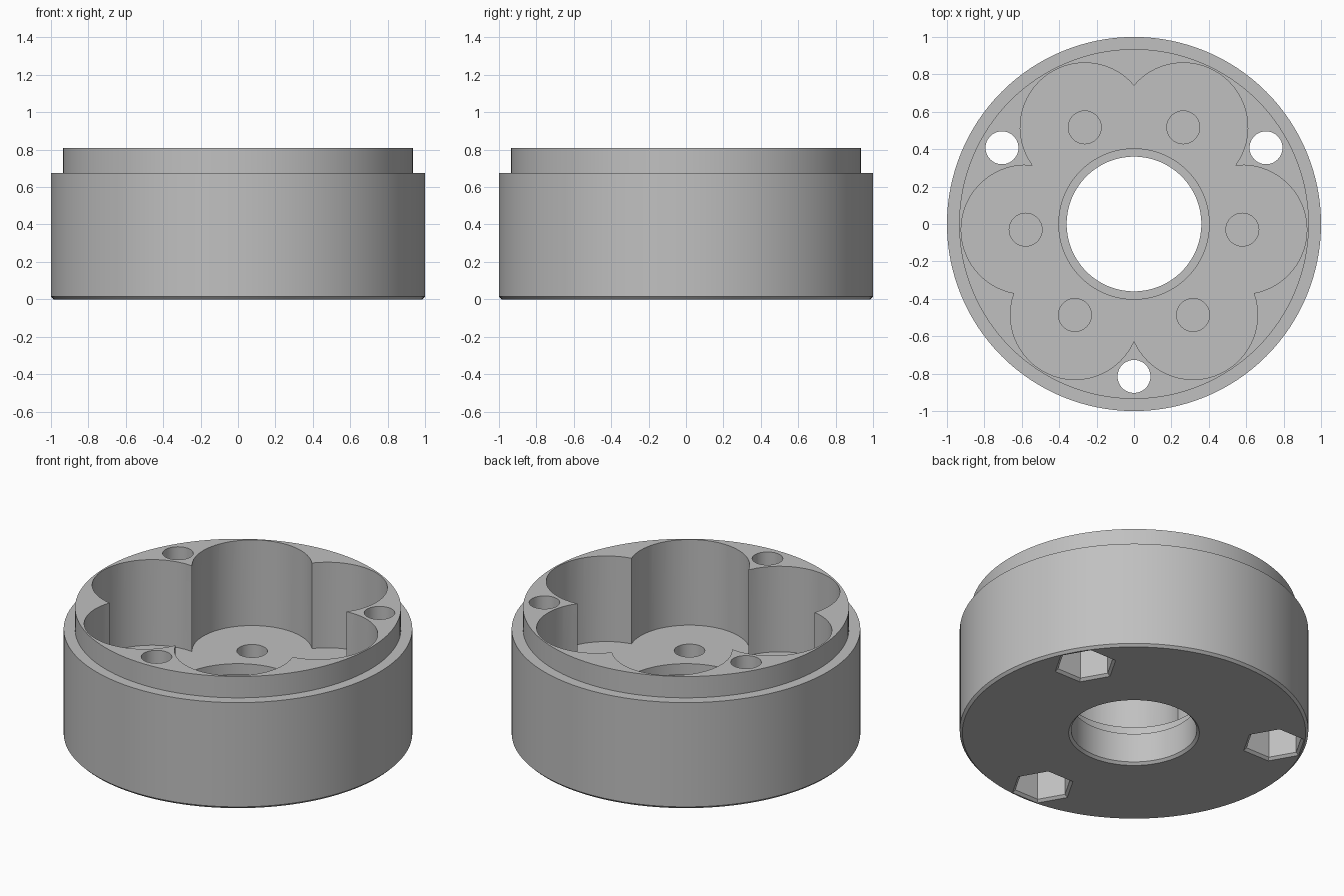
import bpy, bmesh
from math import sin, cos, radians, sqrt, pi
from mathutils import Matrix, Vector

cube = bpy.data.objects.get("Cube")
if cube:
    bpy.data.objects.remove(cube, do_unlink=True)

# Material
grey = bpy.data.materials.new("plain grey")
grey.use_nodes = True
grey.diffuse_color = (0.53, 0.53, 0.53, 1)
bsdf = next(n for n in grey.node_tree.nodes if n.type == 'BSDF_PRINCIPLED')
bsdf.inputs["Base Color"].default_value = grey.diffuse_color


def finish(bm, name):
    bmesh.ops.remove_doubles(bm, verts=bm.verts, dist=1e-5)
    bmesh.ops.recalc_face_normals(bm, faces=bm.faces)
    mesh = bpy.data.meshes.new(name)
    bm.to_mesh(mesh)
    bm.free()
    mesh.materials.append(grey)
    obj = bpy.data.objects.new(name, mesh)
    bpy.context.collection.objects.link(obj)
    return obj


def lathe(name, profile, sides, places=((0, 0),)):
    """Revolve a closed (radius, height) profile, once at each place."""
    bm = bmesh.new()
    for x, y in places:
        rings = []
        for i in range(sides):
            a = 2 * pi * i / sides
            rings.append([bm.verts.new((x + r * cos(a), y + r * sin(a), z)) for r, z in profile])
        for i in range(sides):
            a, b = rings[i], rings[(i + 1) % sides]
            for j in range(len(profile)):
                k = (j + 1) % len(profile)
                if profile[j][0] == 0 and profile[k][0] == 0:
                    continue
                if profile[j][0] == 0:
                    bm.faces.new((a[j], b[k], a[k]))
                elif profile[k][0] == 0:
                    bm.faces.new((a[j], b[j], a[k]))
                else:
                    bm.faces.new((a[j], b[j], b[k], a[k]))
    return finish(bm, name)


def rod(radius, low, high):
    return [(0, low), (radius, low), (radius, high), (0, high)]


def polar(radius, degrees):
    return radius * cos(radians(degrees)), radius * sin(radians(degrees))


# Main dimensions
BEVEL, FLOOR, TOP = 0.015, 0.268, 0.81
LOBE_RING, LOBE_R = 0.58, 0.345
HOLE_R, HEX_R = 0.088, 0.167
lobe_angles = [base + side for base in (30, 150, 270) for side in (-33, 33)]
bolt_places = [polar(0.815, a) for a in (30, 150, 270)]
lobe_places = [polar(LOBE_RING, a) for a in lobe_angles]

# Housing with stepped rim and stepped centre bore
housing = lathe("housing", [
    (0.36 + BEVEL, 0), (1 - BEVEL, 0), (1, BEVEL), (1, 0.675), (0.935, 0.675),
    (0.935, TOP), (0.402, TOP), (0.402, 0.2), (0.36, 0.2), (0.36, BEVEL)], 128)

# Six-lobed pocket outline: outermost reach of the nearest lobe circle
bm = bmesh.new()
outline = []
for step in range(180):
    angle = step * 2
    off = min(abs((angle - a + 180) % 360 - 180) for a in lobe_angles)
    d = radians(off)
    reach = LOBE_RING * cos(d) + sqrt(LOBE_R ** 2 - (LOBE_RING * sin(d)) ** 2)
    outline.append(bm.verts.new((*polar(reach, angle), FLOOR)))
base = bm.faces.new(outline)
lifted = bmesh.ops.extrude_face_region(bm, geom=[base])["geom"]
bmesh.ops.translate(bm, vec=(0, 0, 1),
                    verts=[v for v in lifted if isinstance(v, bmesh.types.BMVert)])
pocket = finish(bm, "pocket_cutter")

# Blind holes in the lobes, bolt holes, and flared hexagonal nut recesses
blind = lathe("blind_hole_cutter", rod(HOLE_R, 0.08, 0.5), 40, lobe_places)
bolts = lathe("bolt_hole_cutter", rod(HOLE_R, 0.1, 1), 40, bolt_places)
flare = HEX_R + 4 * BEVEL / sqrt(3)
nuts = lathe("nut_recess_cutter", [
    (0, -BEVEL), (flare, -BEVEL), (HEX_R, BEVEL), (HEX_R, 0.26), (0, 0.26)], 6, bolt_places)

# Cut everything out of the housing
bpy.ops.object.select_all(action='DESELECT')
housing.select_set(True)
bpy.context.view_layer.objects.active = housing
for cutter in (pocket, blind, bolts, nuts):
    cutter.hide_render = True
    mod = housing.modifiers.new(cutter.name, 'BOOLEAN')
    mod.operation = 'DIFFERENCE'
    mod.solver = 'EXACT'
    mod.object = cutter
    bpy.ops.object.modifier_apply(modifier=mod.name)
    bpy.data.objects.remove(cutter, do_unlink=True)

bpy.ops.object.shade_smooth_by_angle(angle=radians(25))
